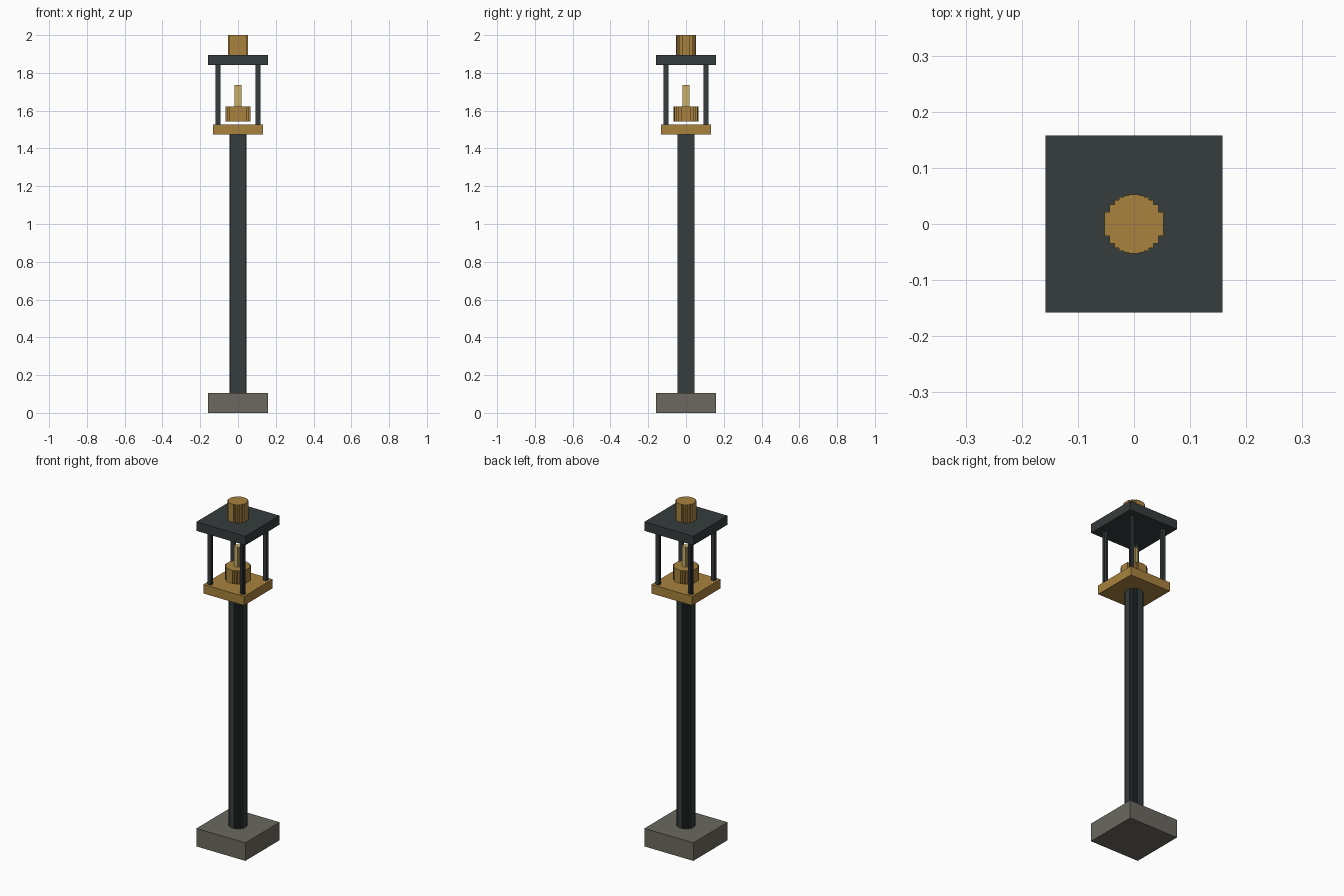
import bpy
import bmesh
import math

cube = bpy.data.objects.get("Cube")
if cube:
    bpy.data.objects.remove(cube, do_unlink=True)

U = 2 / 19  # one design unit


def material(name, srgb):
    lin = [(c / 255 / 12.92) if c < 11 else ((c / 255 + 0.055) / 1.055) ** 2.4 for c in srgb]
    mat = bpy.data.materials.new(name)
    mat.use_nodes = True
    mat.diffuse_color = (*lin, 1)
    bsdf = mat.node_tree.nodes["Principled BSDF"]
    bsdf.inputs["Base Color"].default_value = (*lin, 1)
    bsdf.inputs["Roughness"].default_value = 0.8
    return mat


stone = material("stone grey", (107, 105, 95))
iron = material("dark iron", (54, 60, 61))
brass = material("brass", (168, 130, 62))
wax = material("pale wax", (200, 175, 103))


def prism(name, outline, z0, z1, mat, at=(0, 0)):
    """Extrude a flat outline from z0 to z1 (design units)."""
    bm = bmesh.new()
    base = bm.faces.new([bm.verts.new((x * U, y * U, z0 * U)) for x, y in outline])
    top = bmesh.ops.extrude_face_region(bm, geom=[base])["geom"]
    moved = [v for v in top if isinstance(v, bmesh.types.BMVert)]
    bmesh.ops.translate(bm, verts=moved, vec=(0, 0, (z1 - z0) * U))
    bmesh.ops.recalc_face_normals(bm, faces=bm.faces)
    mesh = bpy.data.meshes.new(name)
    bm.to_mesh(mesh)
    bm.free()
    mesh.materials.append(mat)
    obj = bpy.data.objects.new(name, mesh)
    obj.location = (at[0] * U, at[1] * U, 0)
    bpy.context.collection.objects.link(obj)
    return obj


def square(h):
    return [(-h, -h), (h, -h), (h, h), (-h, h)]


def stepped_circle(r, n=12):
    """Circle built from n straight strips, giving a stepped rim."""
    step = 2 * r / n
    lower = []
    for i in range(n):
        x = -r + i * step
        y = math.sqrt(r * r - (x + step / 2) ** 2)
        lower += [(x, -y), (x + step, -y)]
    # drop the doubled points where the two middle strips meet
    half = n // 2
    del lower[2 * half - 1:2 * half + 1]
    return lower + [(x, -y) for x, y in reversed(lower)]


# Base and column
prism("base", square(1.5), 0, 1, stone)
prism("column", stepped_circle(0.44), 1, 14, iron)

# Lantern floor, burner and candle
prism("lantern_floor", square(1.25), 14, 14.5, brass)
prism("burner", stepped_circle(0.625), 14.65, 15.4, brass)
prism("candle", stepped_circle(0.18), 15.4, 16.5, wax)

# Four corner posts
for sx, side in ((-1, "right"), (1, "left")):
    for sy, end in ((-1, "front"), (1, "back")):
        prism(f"{end}_{side}_post", stepped_circle(0.125), 14.5, 17.5, iron, (sx, sy))

# Roof and cap
prism("roof", square(1.5), 17.5, 18, iron)
prism("cap", stepped_circle(0.5), 18, 19, brass)
